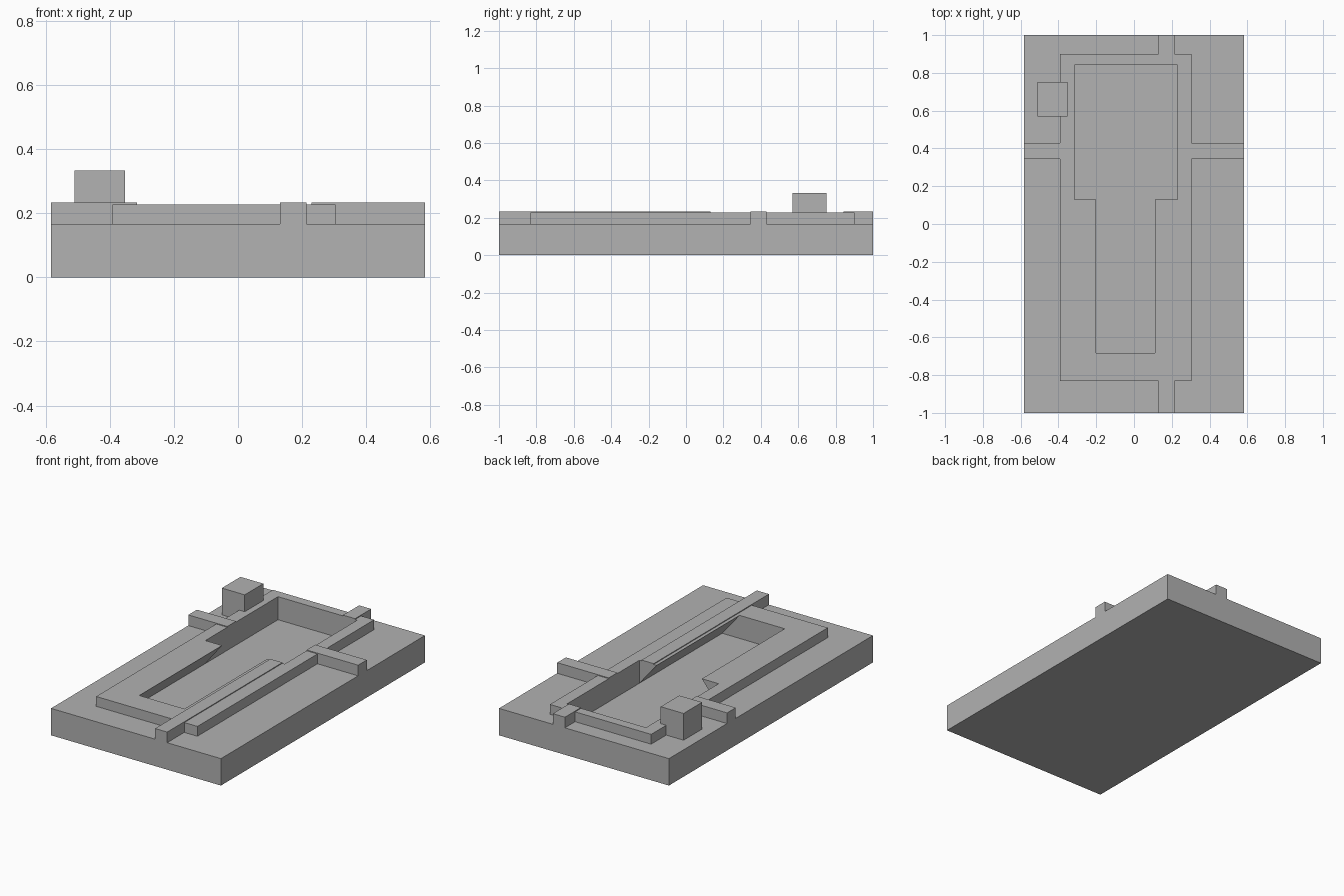
import bpy
import bmesh

cube = bpy.data.objects.get("Cube")
if cube:
    bpy.data.objects.remove(cube, do_unlink=True)

grey = bpy.data.materials.new("plain grey")
grey.use_nodes = True
colour = (0.445, 0.445, 0.445, 1)
grey.diffuse_color = colour
grey.node_tree.nodes["Principled BSDF"].inputs["Base Color"].default_value = colour


def prism(name, profile, y0, y1):
    """Extrude an x-z profile from y0 to y1."""
    bm = bmesh.new()
    face = bm.faces.new([bm.verts.new((x, y0, z)) for x, z in profile])
    new = bmesh.ops.extrude_face_region(bm, geom=[face])["geom"]
    verts = [v for v in new if isinstance(v, bmesh.types.BMVert)]
    bmesh.ops.translate(bm, vec=(0, y1 - y0, 0), verts=verts)
    bmesh.ops.recalc_face_normals(bm, faces=bm.faces)
    mesh = bpy.data.meshes.new(name)
    bm.to_mesh(mesh)
    bm.free()
    mesh.materials.append(grey)
    obj = bpy.data.objects.new(name, mesh)
    bpy.context.collection.objects.link(obj)
    return obj


def box(name, x0, x1, y0, y1, z0, z1):
    return prism(name, [(x0, z0), (x1, z0), (x1, z1), (x0, z1)], y0, y1)


def combine(target, other, operation):
    mod = target.modifiers.new(operation, "BOOLEAN")
    mod.operation = operation
    mod.solver = "EXACT"
    mod.object = other
    other.hide_render = True
    bpy.context.view_layer.objects.active = target
    bpy.ops.object.modifier_apply(modifier=mod.name)
    bpy.data.objects.remove(other, do_unlink=True)


W, BASE, RIM, BAR = 0.583, 0.167, 0.228, 0.233
FLOOR, OVER, LOW = 0.085, 0.25, 0.1

# Slab with raised rim, crossing bars and corner post
tray = box("tray", -W, W, -1, 1, 0, BASE)
for part in (
    box("raised_rim", -0.391, 0.304, -0.832, 0.9, LOW, RIM),
    box("long_bar", 0.131, 0.214, -1, 1, LOW, BAR),
    box("cross_bar", -W, W, 0.345, 0.43, LOW, BAR),
    box("post", -0.51, -0.353, 0.57, 0.752, LOW, 0.333),
):
    combine(tray, part, "UNION")

# Wide half of the pocket, with upright walls
left, right, step = -0.315, 0.229, 0.13
combine(tray, box("wide_pocket", left, right, step, 0.842, FLOOR, 0.4), "DIFFERENCE")

# Narrow half, undercut so its floor is as wide as the other half
lean = (OVER - FLOOR) / (RIM - FLOOR)
top_left = left + (-0.2 - left) * lean
top_right = right + (0.11 - right) * lean
profile = [(left, FLOOR), (right, FLOOR), (top_right, OVER), (top_left, OVER)]
combine(tray, prism("narrow_pocket", profile, -0.682, step + 0.02), "DIFFERENCE")
